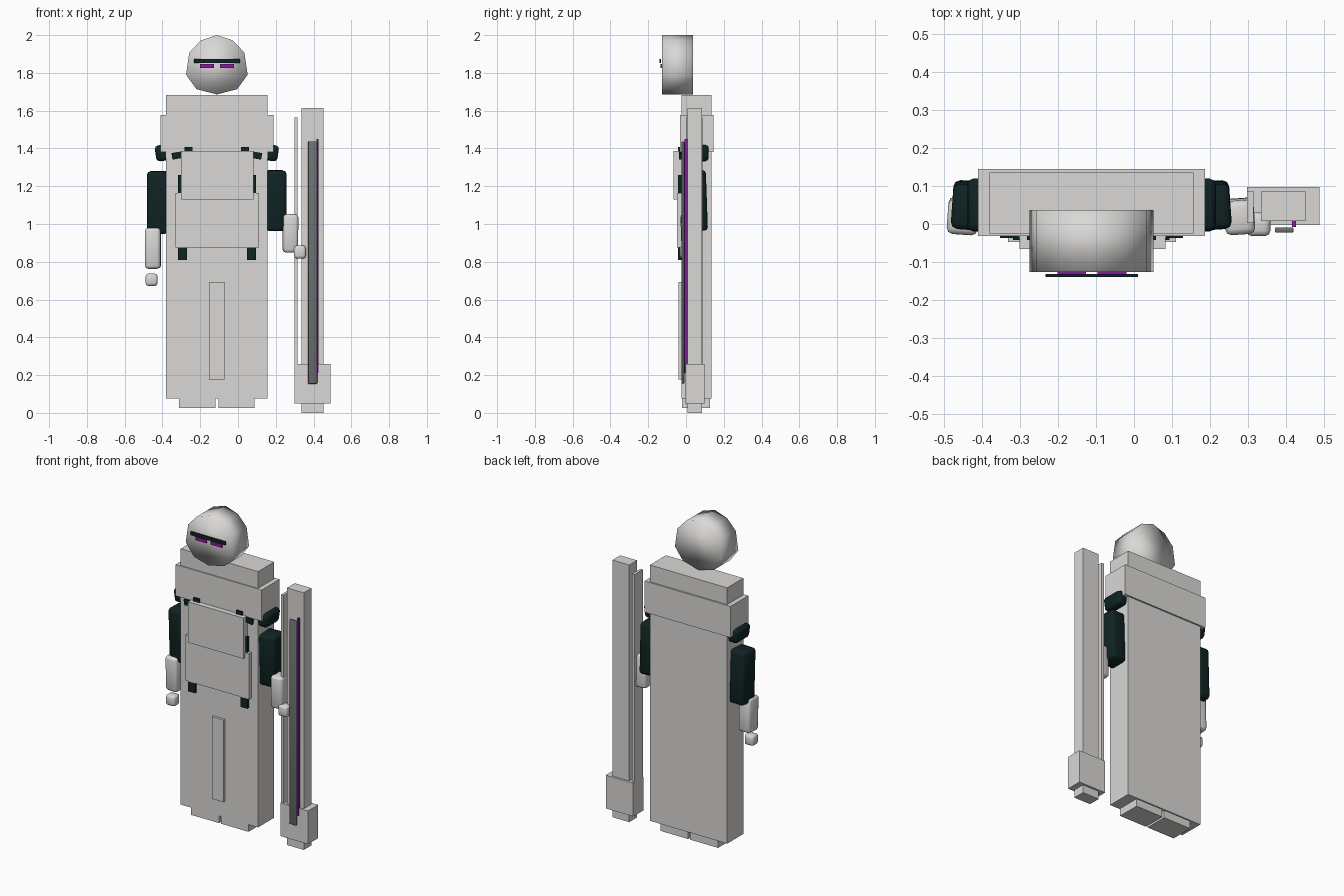
import bpy
import bmesh
import math

if "Cube" in bpy.data.objects:
    bpy.data.objects.remove(bpy.data.objects["Cube"])


def material(name, color):
    m = bpy.data.materials.new(name)
    m.diffuse_color = (*color, 1)
    m.use_nodes = True
    m.node_tree.nodes["Principled BSDF"].inputs["Base Color"].default_value = m.diffuse_color
    return m


LIGHT = material("pale_grey", (0.70, 0.69, 0.675))
DARK = material("dark_teal", (0.005, 0.017, 0.017))
PURPLE = material("purple", (0.27, 0.008, 0.38))
STEEL = material("steel_grey", (0.16, 0.16, 0.16))


def finish(name, bm, mat):
    bmesh.ops.recalc_face_normals(bm, faces=bm.faces)
    mesh = bpy.data.meshes.new(name)
    bm.to_mesh(mesh)
    bm.free()
    mesh.materials.append(mat)
    ob = bpy.data.objects.new(name, mesh)
    bpy.context.collection.objects.link(ob)
    return ob


def box(name, x, y, z, mat, bevel=0, tilt=(0, 0, 0)):
    """Box from three (low, high) ranges, with optional rounding and tilt in degrees."""
    bm = bmesh.new()
    bmesh.ops.create_cube(bm, size=1)
    for v in bm.verts:
        for i, r in enumerate((x, y, z)):
            v.co[i] *= r[1] - r[0]
    ob = finish(name, bm, mat)
    ob.location = [(r[0] + r[1]) / 2 for r in (x, y, z)]
    ob.rotation_euler = [math.radians(a) for a in tilt]
    if bevel:
        mod = ob.modifiers.new("rounding", "BEVEL")
        mod.width = bevel
        mod.segments = 2
        ob.data.shade_smooth()
    return ob


# Robe, collar and feet
box("robe", (-0.381, 0.157), (-0.025, 0.135), (0.075, 1.682), LIGHT)
box("collar", (-0.411, 0.187), (-0.032, 0.145), (1.381, 1.577), LIGHT)
box("left_foot", (-0.312, -0.118), (-0.02, 0.127), (0.027, 0.09), LIGHT)
box("right_foot", (-0.104, 0.087), (-0.02, 0.127), (0.027, 0.09), LIGHT)
box("robe_strip", (-0.153, -0.072), (-0.04, -0.02), (0.178, 0.694), LIGHT)

# Chest plates
box("upper_chest_plate", (-0.302, 0.083), (-0.066, -0.025), (1.13, 1.386), LIGHT)
box("lower_chest_plate", (-0.332, 0.11), (-0.048, -0.025), (0.876, 1.163), LIGHT)

# Parts mirrored about the body's own centre line
MID = -0.112
for side, s in (("left", -1), ("right", 1)):
    def span(a, b):
        return tuple(sorted((MID + s * a, MID + s * b)))
    box(side + "_lower_strap", span(0.159, 0.206), (-0.042, -0.02), (0.81, 1.26), DARK)
    box(side + "_upper_strap", span(0.128, 0.17), (-0.042, -0.02), (1.24, 1.408), DARK)
    box(side + "_collar_strap", span(0.185, 0.238), (-0.037, -0.02), (1.345, 1.38), DARK,
        tilt=(0, s * 10, 0))

# Arms
box("left_shoulder", (-0.437, -0.35), (-0.02, 0.12), (1.335, 1.42), DARK, 0.018, (0, -8, 0))
box("right_shoulder", (0.13, 0.213), (-0.02, 0.12), (1.335, 1.42), DARK, 0.018, (0, 8, 0))
box("left_upper_arm", (-0.479, -0.37), (-0.011, 0.108), (0.948, 1.28), DARK, 0.018, (2, 0, -4))
box("right_upper_arm", (0.146, 0.254), (-0.011, 0.108), (0.963, 1.284), DARK, 0.018, (2, 0, 4))
box("left_forearm", (-0.491, -0.409), (-0.025, 0.067), (0.764, 0.98), LIGHT, 0.016, (2, 0, -4))
box("right_forearm", (0.238, 0.317), (-0.025, 0.065), (0.849, 1.053), LIGHT, 0.016, (2, 0, 4))
box("left_hand", (-0.489, -0.426), (-0.025, 0.035), (0.672, 0.737), LIGHT, 0.014)
box("right_hand", (0.296, 0.359), (-0.032, 0.03), (0.817, 0.886), LIGHT, 0.014)

# Head: egg-shaped ten-sided prism, deep along y
half = [(0, 2.0), (0.085, 1.972), (0.146, 1.907), (0.163, 1.79), (0.108, 1.714), (0, 1.686)]
outline = half + [(-x, z) for x, z in half[-2:0:-1]]
bm = bmesh.new()
front = bm.faces.new([bm.verts.new((MID + x, -0.126, z)) for x, z in outline])
back = bmesh.ops.extrude_face_region(bm, geom=[front], use_keep_orig=True)
for v in back["geom"]:
    if isinstance(v, bmesh.types.BMVert):
        v.co.y = 0.037
head = finish("head", bm, LIGHT)
head.data.shade_smooth()

# Face details
box("brow", (-0.233, 0.01), (-0.14, -0.132), (1.852, 1.873), DARK)
box("left_eye", (-0.202, -0.126), (-0.135, -0.126), (1.826, 1.847), PURPLE)
box("right_eye", (-0.096, -0.02), (-0.135, -0.126), (1.826, 1.847), PURPLE)

# Staff weapon
box("staff_shaft", (0.335, 0.452), (0.008, 0.085), (0.25, 1.615), LIGHT)
box("staff_base", (0.298, 0.489), (-0.003, 0.098), (0.05, 0.259), LIGHT)
box("staff_tip", (0.335, 0.452), (0.008, 0.085), (0.0, 0.055), LIGHT)
box("staff_rail", (0.298, 0.315), (0.002, 0.087), (0.25, 1.565), LIGHT)
box("staff_blade", (0.371, 0.42), (-0.023, -0.009), (0.154, 1.438), STEEL, 0.004)
box("staff_glow_line", (0.416, 0.427), (-0.008, 0.012), (0.212, 1.451), PURPLE)
